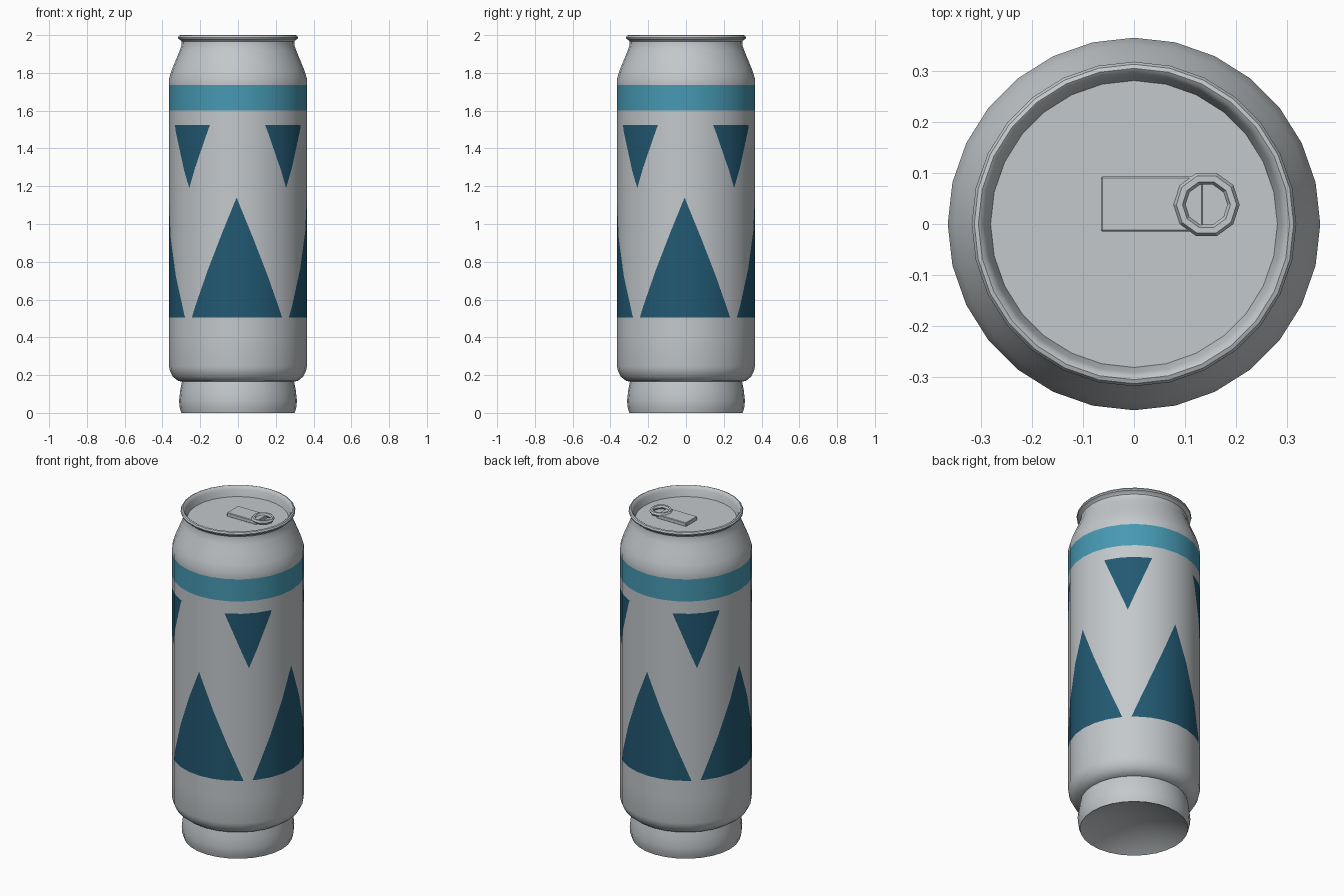
import bpy, bmesh, math
from mathutils import Vector

if "Cube" in bpy.data.objects:
    bpy.data.objects.remove(bpy.data.objects["Cube"])

SIDES, R = 28, 0.365
STEP = 2 * math.pi / SIDES


def material(name, rgb):
    m = bpy.data.materials.new(name)
    m.diffuse_color = (*rgb, 1)
    m.use_nodes = True
    m.node_tree.nodes["Principled BSDF"].inputs["Base Color"].default_value = m.diffuse_color
    return m


METAL = material("pale metal", (0.55, 0.58, 0.60))
TEAL = material("teal band", (0.062, 0.32, 0.45))
NAVY = material("dark blue", (0.016, 0.10, 0.17))


def finish(name, bm, mats, angle=40):
    me = bpy.data.meshes.new(name)
    bm.to_mesh(me)
    bm.free()
    for m in mats:
        me.materials.append(m)
    ob = bpy.data.objects.new(name, me)
    bpy.context.collection.objects.link(ob)
    if angle:
        bpy.ops.object.select_all(action='DESELECT')
        ob.select_set(True)
        bpy.context.view_layer.objects.active = ob
        bpy.ops.object.shade_smooth_by_angle(angle=math.radians(angle))
    return ob


def lathe(name, profile):
    """Spin (radius, height) points around z; outer profiles run upwards."""
    bm = bmesh.new()
    rings = [[bm.verts.new((r * math.cos(j * STEP), r * math.sin(j * STEP), z))
              for j in range(SIDES)] for r, z in profile]
    for a, b in zip(rings, rings[1:]):
        for j in range(SIDES):
            k = (j + 1) % SIDES
            bm.faces.new((a[j], a[k], b[k], b[j]))
    bmesh.ops.remove_doubles(bm, verts=bm.verts, dist=1e-5)
    return finish(name, bm, [METAL])


# Base: hollow underside, bulging foot and rounded lower corner
lathe("can_base", [(0, 0.08), (0.10, 0.072), (0.20, 0.046), (0.27, 0.016), (0.30, 0),
                   (0.309, 0.03), (0.312, 0.065), (0.306, 0.12), (0.297, 0.165),
                   (0.318, 0.17), (0.345, 0.192), (0.36, 0.222), (R, 0.245), (R, 0.40)])

# Shoulder, neck and rolled rim, down to the sunken lid
lathe("can_shoulder_and_rim", [(R, 1.74), (R, 1.77), (0.351, 1.815), (0.330, 1.866),
                               (0.308, 1.92), (0.299, 1.945), (0.298, 1.965), (0.306, 1.975),
                               (0.316, 1.98), (0.318, 1.988), (0.313, 1.997), (0.305, 2.0),
                               (0.298, 1.995), (0.291, 1.98), (0.281, 1.94)])
lathe("can_lid", [(0.281, 1.94), (0, 1.94)])

# Printed triangles: (centre angle, half width, base height, tip height)
TRIANGLES = []
for i in range(-1, 5):
    TRIANGLES.append((math.radians(90 * i - 1.2), math.radians(41), 0.505, 1.14))
    TRIANGLES.append((math.radians(90 * i + 44.6), math.radians(21.4), 1.525, 1.19))


def in_triangle(u, z):
    for c, h, base, tip in TRIANGLES:
        t = (z - tip) / (base - tip)
        if 0 < t < 1 and abs(u - c) < h * t:
            return True
    return False


# Wall: cut the print into an unrolled strip (angle, height), then wrap it
bm = bmesh.new()
rows = [0.40, 0.505, 1.14, 1.19, 1.525, 1.60, 1.735, 1.74]
grid = [[bm.verts.new((j * STEP, z, 0)) for j in range(SIDES + 1)] for z in rows]
for a, b in zip(grid, grid[1:]):
    for j in range(SIDES):
        bm.faces.new((a[j], a[j + 1], b[j + 1], b[j]))

for c, h, base, tip in TRIANGLES:
    for side in (-1, 1):
        corner, apex = Vector((c + side * h, base, 0)), Vector((c, tip, 0))
        lo, hi = sorted((corner.x, apex.x))
        faces = []
        for f in bm.faces:
            us = [v.co.x for v in f.verts]
            mid = f.calc_center_median().y
            if min(base, tip) < mid < max(base, tip) and max(us) > lo and min(us) < hi:
                faces.append(f)
        if not faces:
            continue
        edges = {e for f in faces for e in f.edges}
        verts = {v for f in faces for v in f.verts}
        d = apex - corner
        bmesh.ops.bisect_plane(bm, geom=faces + list(edges) + list(verts), dist=1e-6,
                               plane_co=corner, plane_no=Vector((-d.y, d.x, 0)).normalized())

for f in bm.faces:
    m = f.calc_center_median()
    if 1.60 < m.y < 1.735:
        f.material_index = 1
    elif in_triangle(m.x, m.y):
        f.material_index = 2
    f.smooth = True

for v in bm.verts:
    u, z = v.co.x, v.co.y
    off = u % STEP - STEP / 2
    r = R * math.cos(STEP / 2) / math.cos(off)
    v.co = (r * math.cos(u), r * math.sin(u), z)
bmesh.ops.remove_doubles(bm, verts=bm.verts, dist=1e-5)
wall = finish("printed_wall", bm, [METAL, TEAL, NAVY], angle=None)
wall.data.normals_split_custom_set_from_vertices(
    [Vector((v.co.x, v.co.y, 0)).normalized() for v in wall.data.vertices])

# Pull tab plate
bm = bmesh.new()
bmesh.ops.create_cube(bm, size=1)
for v in bm.verts:
    v.co = (0.035 + v.co.x * 0.20, 0.039 + v.co.y * 0.108, 1.95 + v.co.z * 0.024)
bmesh.ops.bevel(bm, geom=list(bm.edges), offset=0.003, segments=1, affect='EDGES')
finish("pull_tab_plate", bm, [METAL], 30)

# Pull tab ring: ten-sided, with a faceted cross-section
bm = bmesh.new()
N, M = 10, 6
ring = []
for i in range(N):
    a = 2 * math.pi * i / N
    loop = []
    for k in range(M):
        b = 2 * math.pi * k / M
        rad = 0.053 + 0.012 * math.cos(b)
        loop.append(bm.verts.new((0.142 + rad * math.cos(a), 0.038 + rad * math.sin(a),
                                  1.961 + 0.013 * math.sin(b))))
    ring.append(loop)
for i in range(N):
    p, q = ring[i], ring[(i + 1) % N]
    for k in range(M):
        n = (k + 1) % M
        bm.faces.new((p[k], q[k], q[n], p[n]))
finish("pull_tab_ring", bm, [METAL], 30)
